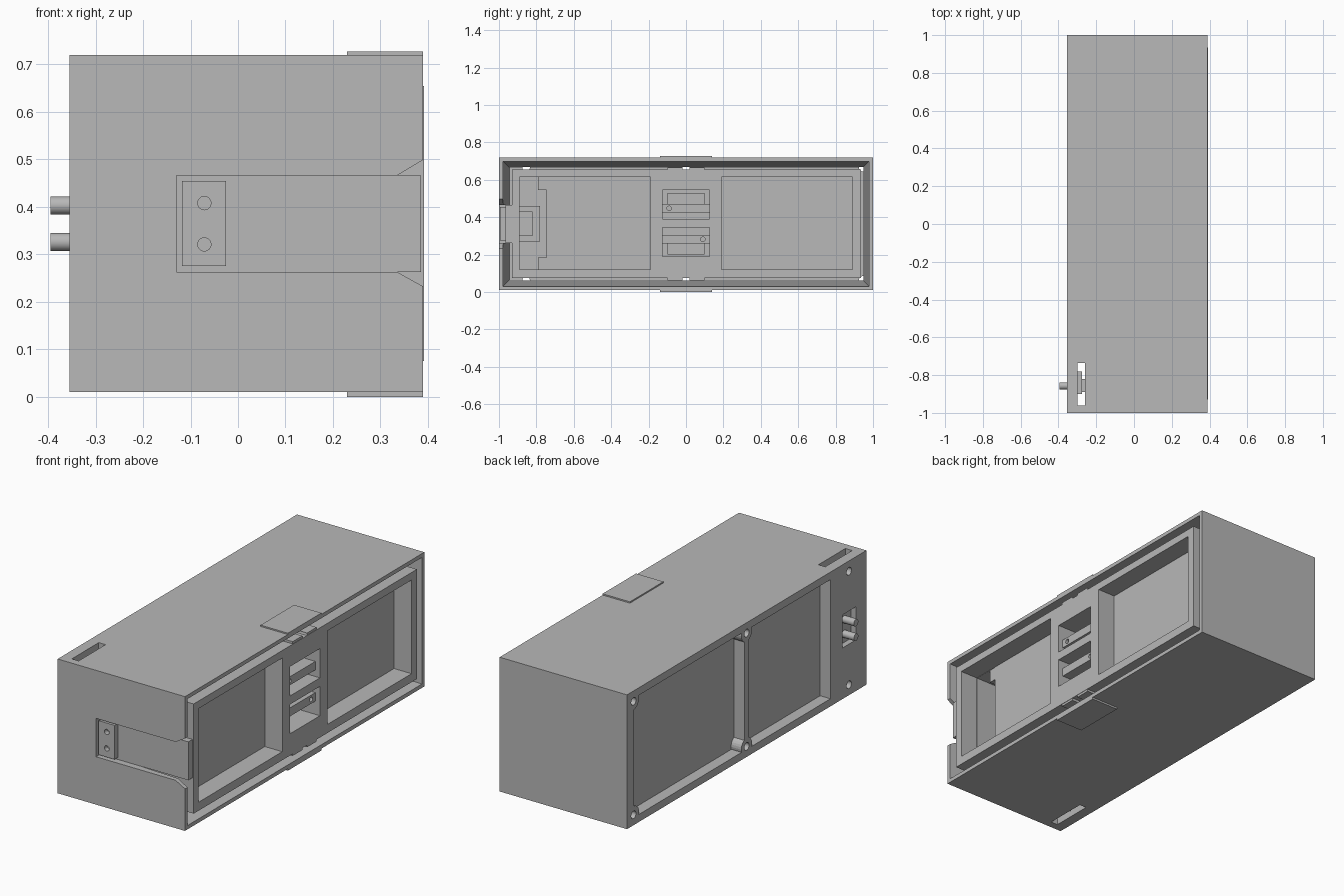
import bpy
import bmesh
import math
from mathutils import Matrix

cube = bpy.data.objects.get("Cube")
if cube:
    bpy.data.objects.remove(cube, do_unlink=True)

grey = bpy.data.materials.new("light grey")
grey.use_nodes = True
grey.diffuse_color = (0.48, 0.48, 0.48, 1)
grey.node_tree.nodes["Principled BSDF"].inputs["Base Color"].default_value = (0.48, 0.48, 0.48, 1)

MID = 0.365  # middle height of the case


def finish(name, bm):
    bmesh.ops.recalc_face_normals(bm, faces=bm.faces)
    mesh = bpy.data.meshes.new(name)
    bm.to_mesh(mesh)
    bm.free()
    mesh.materials.append(grey)
    obj = bpy.data.objects.new(name, mesh)
    bpy.context.collection.objects.link(obj)
    return obj


def box(name, x, y, z):
    bm = bmesh.new()
    bmesh.ops.create_cube(bm, size=1)
    for v in bm.verts:
        v.co = [a + (c + 0.5) * (b - a) for c, (a, b) in zip(v.co, (x, y, z))]
    return finish(name, bm)


def rod(name, axis, lo, hi, u, v, r, segments=24):
    """Cylinder from lo to hi along X (u, v = y, z) or Y (u, v = x, z)."""
    bm = bmesh.new()
    mid = (lo + hi) / 2
    if axis == "X":
        place = Matrix.Translation((mid, u, v)) @ Matrix.Rotation(math.pi / 2, 4, "Y")
    else:
        place = Matrix.Translation((u, mid, v)) @ Matrix.Rotation(math.pi / 2, 4, "X")
    bmesh.ops.create_cone(bm, cap_ends=True, segments=segments, radius1=r, radius2=r,
                          depth=hi - lo, matrix=place)
    return finish(name, bm)


def smooth(obj):
    bpy.ops.object.select_all(action="DESELECT")
    obj.select_set(True)
    bpy.context.view_layer.objects.active = obj
    bpy.ops.object.shade_smooth_by_angle(angle=math.radians(30))


def cut(target, *cutters):
    """Subtract each cutter from the target and delete it."""
    for cutter in cutters:
        mod = target.modifiers.new("cut", "BOOLEAN")
        mod.operation = "DIFFERENCE"
        mod.solver = "EXACT"
        mod.object = cutter
        with bpy.context.temp_override(object=target, active_object=target):
            bpy.ops.object.modifier_apply(modifier=mod.name)
        bpy.data.objects.remove(cutter, do_unlink=True)


# outer shell with a tapered cavity open to +x
shell = box("outer_shell", (-0.355, 0.39), (-1, 1), (0.01, 0.72))
cavity = box("cavity", (-0.25, 0.40), (-0.945, 0.945), (0.065, 0.665))
for v in cavity.data.vertices:
    if v.co.x > 0:
        v.co.y *= 0.98 / 0.945
        v.co.z = MID + (v.co.z - MID) * 0.335 / 0.30
cut(shell, cavity)

# two shallow recesses on the back wall, with round screw bosses left standing
boss_rows = (0.945, 0.0)
for lo, hi in ((0.02, 0.94), (-0.70, -0.02)):
    recess = box("recess", (-0.40, -0.295), (lo, hi), (0.05, 0.68))
    for y in boss_rows:
        for z in (0.065, 0.665):
            cut(recess, rod("boss", "X", -0.5, -0.2, y, z, 0.045))
    cut(shell, recess)

# flared slot through the front wall
bm = bmesh.new()
profile = [(-0.13, 0.263), (0.335, 0.263), (0.40, 0.227), (0.40, 0.505), (0.335, 0.466), (-0.13, 0.466)]
face = bm.faces.new([bm.verts.new((x, -1.1, z)) for x, z in profile])
ext = bmesh.ops.extrude_face_region(bm, geom=[face])
bmesh.ops.translate(bm, vec=(0, 0.18, 0),
                    verts=[g for g in ext["geom"] if isinstance(g, bmesh.types.BMVert)])
cut(shell, finish("slot", bm))

# bay for the plug plate, open above and below, and a port into the interior
cut(shell,
    box("bay", (-0.50, -0.26), (-0.96, -0.735), (-0.1, 0.9)),
    box("port", (-0.30, -0.20), (-0.89, -0.745), (0.12, 0.615)))

# plug plate with a pocket
plate = box("plug_plate", (-0.355, -0.30), (-0.96, -0.735), (0.01, 0.72))
cut(plate, box("pocket", (-0.40, -0.325), (-0.915, -0.80), (0.28, 0.455)))

# screw holes
for z in (0.065, 0.665):
    for y in boss_rows:
        cut(shell, rod("hole", "X", -0.5, -0.2, y, z, 0.02))
    cut(plate, rod("hole", "X", -0.5, -0.2, -0.855, z, 0.02))
    cut(shell, rod("hole", "X", -0.29, -0.2, -0.855, z, 0.02))

# plug contacts and their carrier
box("contact_carrier", (-0.302, -0.275), (-0.90, -0.78), (0.27, 0.46))
box("contact_block", (-0.28, -0.26), (-0.89, -0.82), (0.30, 0.43))
for i, z in enumerate((0.326, 0.403)):
    smooth(rod(f"plug_pin_{i + 1}", "X", -0.395, -0.255, -0.857, z, 0.019))

# inner frame with two windows, a deep compartment and two vents
frame = box("inner_frame", (-0.252, 0.392), (-0.93, 0.935), (0.075, 0.655))
cut(frame,
    box("window", (0.29, 0.5), (-0.89, -0.19), (0.12, 0.615)),
    box("window", (0.29, 0.5), (0.19, 0.89), (0.12, 0.615)),
    box("compartment", (-0.4, 0.45), (-0.889, -0.745), (0.121, 0.614)))
for lo, hi in ((0.19, 0.345), (0.39, 0.545)):
    cut(frame, box("vent", (0.24, 0.5), (-0.125, 0.125), (lo, hi)))

# latch bars inside the vents, mirrored about the middle
for name, side in (("upper", 1), ("lower", -1)):
    z0, z1 = sorted((MID + side * 0.06, MID + side * 0.105))
    bar = box(f"{name}_latch_bar", (0.30, 0.365), (-0.126, 0.126), (z0, z1))
    cut(bar, rod("hole", "X", 0.33, 0.5, -0.09 * side, (z0 + z1) / 2, 0.012))
    z0, z1 = sorted((MID + side * 0.105, MID + side * 0.165))
    box(f"{name}_latch_step", (0.235, 0.275), (-0.10, 0.10), (z0, z1))

# small posts beside the compartment, and frame lugs
for name, side in (("upper", 1), ("lower", -1)):
    z0, z1 = sorted((MID + side * 0.18, MID + side * 0.25))
    box(f"{name}_post", (0.15, 0.288), (-0.79, -0.744), (z0, z1))
    z0, z1 = sorted((MID + side * 0.28, MID + side * 0.302))
    lug = box(f"{name}_lug", (0.33, 0.39), (-0.10, 0.10), (z0, z1))
    cut(lug, rod("hole", "X", 0.2, 0.5, 0, MID + side * 0.30, 0.02))

# panel in the front slot with a two-hole socket
box("slot_panel", (-0.13, 0.385), (-0.965, -0.925), (0.263, 0.466))
socket = box("front_socket", (-0.118, -0.025), (-0.995, -0.95), (0.275, 0.455))
for z in (0.321, 0.408):
    cut(socket, rod("hole", "Y", -1.1, -0.97, -0.071, z, 0.014))

# thin tabs above and below the opening
box("top_tab", (0.23, 0.39), (-0.14, 0.14), (0.715, 0.727))
box("bottom_tab", (0.23, 0.39), (-0.14, 0.14), (0.0, 0.015))
